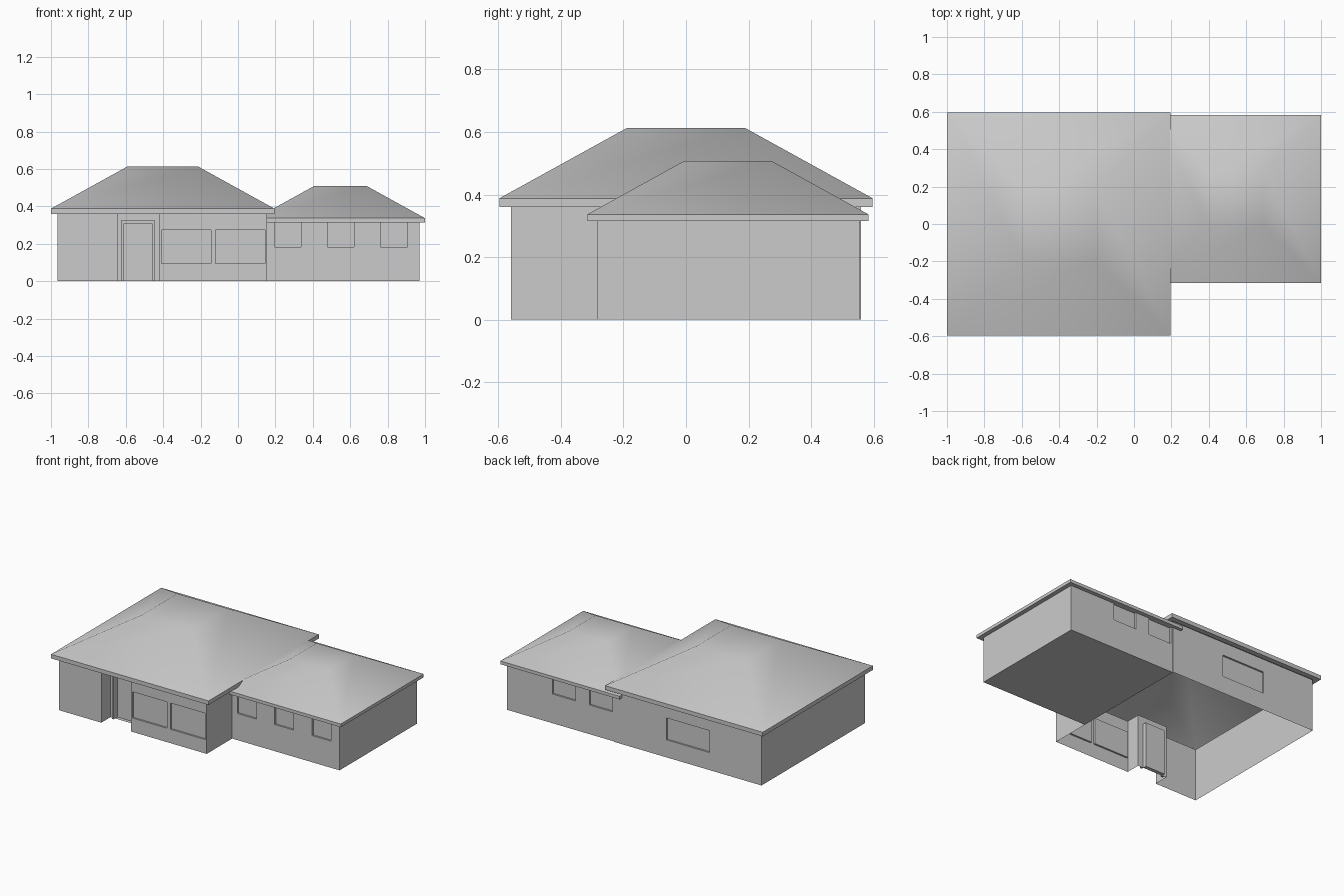
import bpy, bmesh, math

if "Cube" in bpy.data.objects:
    bpy.data.objects.remove(bpy.data.objects["Cube"])

INSET = 0.012  # depth of window reveals


def finish(name, bm, smooth=False):
    bmesh.ops.remove_doubles(bm, verts=bm.verts, dist=1e-5)
    bmesh.ops.recalc_face_normals(bm, faces=bm.faces)
    me = bpy.data.meshes.new(name)
    bm.to_mesh(me)
    bm.free()
    ob = bpy.data.objects.new(name, me)
    bpy.context.collection.objects.link(ob)
    if smooth:
        bpy.ops.object.select_all(action='DESELECT')
        ob.select_set(True)
        bpy.context.view_layer.objects.active = ob
        bpy.ops.object.shade_smooth_by_angle(angle=math.radians(45))
    return ob


def quad(bm, *pts):
    bm.faces.new([bm.verts.new(p) for p in pts])


def wall_x(bm, x0, x1, y, h, openings=(), inward=1, depth=INSET):
    """Wall along x with recessed openings (x0, x1, z0, z1)."""
    xs = sorted({x0, x1, *[v for o in openings for v in o[:2]]})
    zs = sorted({0, h, *[v for o in openings for v in o[2:]]})
    for a, b in zip(xs, xs[1:]):
        for c, d in zip(zs, zs[1:]):
            if not any(o[0] <= a and b <= o[1] and o[2] <= c and d <= o[3] for o in openings):
                quad(bm, (a, y, c), (b, y, c), (b, y, d), (a, y, d))
    yi = y + inward * depth
    for a, b, c, d in openings:
        ring = [(a, c), (b, c), (b, d), (a, d)]
        quad(bm, *[(x, yi, z) for x, z in ring])
        for (p, q), (r, s) in zip(ring, ring[1:] + ring[:1]):
            quad(bm, (p, y, q), (r, y, s), (r, yi, s), (p, yi, q))


def wall_y(bm, x, y0, y1, h):
    quad(bm, (x, y0, 0), (x, y1, 0), (x, y1, h), (x, y0, h))


def roof(name, x0, x1, y0, y1, run_x, run_y, z0, z1, z2, lip):
    """Hip roof with flat crown, fascia and narrow soffit, open underneath."""
    bm = bmesh.new()

    def ring(dx, dy, z):
        return [bm.verts.new(p) for p in ((x0 + dx, y0 + dy, z), (x1 - dx, y0 + dy, z),
                                          (x1 - dx, y1 - dy, z), (x0 + dx, y1 - dy, z))]
    rings = [ring(lip, lip, z0), ring(0, 0, z0), ring(0, 0, z1), ring(run_x, run_y, z2)]
    for lo, hi in zip(rings, rings[1:]):
        for i in range(4):
            j = (i + 1) % 4
            bm.faces.new((lo[i], lo[j], hi[j], hi[i]))
    bm.faces.new(rings[-1])
    return finish(name, bm, smooth=True)


def box(bm, x0, x1, y0, y1, z0, z1):
    vs = bmesh.ops.create_cube(bm, size=1)['verts']
    for v in vs:
        v.co = ((x0 + x1) / 2 + v.co.x * (x1 - x0),
                (y0 + y1) / 2 + v.co.y * (y1 - y0),
                (z0 + z1) / 2 + v.co.z * (z1 - z0))


# Main block walls, with porch recess and windows, open below
H, F, P = 0.36, -0.56, -0.46
bm = bmesh.new()
wall_x(bm, -0.965, -0.645, F, H)
wall_x(bm, -0.42, 0.155, F, H, [(-0.41, -0.145, 0.095, 0.275), (-0.12, 0.145, 0.095, 0.275)])
wall_x(bm, -0.645, -0.42, P, H, [(-0.61, -0.46, 0, 0.31)], depth=0.025)
wall_y(bm, -0.645, F, P, H)
wall_y(bm, -0.42, F, P, H)
wall_x(bm, -0.965, 0.155, 0.56, H, [(-0.57, -0.245, 0.12, 0.27)], inward=-1)
wall_y(bm, -0.965, F, 0.56, H)
wall_y(bm, 0.155, F, 0.56, H)
finish("main_walls", bm)

# Door frame
bm = bmesh.new()
for x in (-0.625, -0.46):
    box(bm, x, x + 0.015, P - 0.015, P, 0, 0.325)
box(bm, -0.61, -0.46, P - 0.015, P, 0.31, 0.325)
finish("door_frame", bm)

# Wing walls with windows and floor
H = 0.315
bm = bmesh.new()
wall_x(bm, 0.155, 0.97, -0.285, H, [(x, x + 0.143, 0.183, H) for x in (0.195, 0.478, 0.762)])
wall_x(bm, 0.155, 0.97, 0.555, H, [(x, x + 0.175, 0.2, H) for x in (0.17, 0.45)], inward=-1)
wall_y(bm, 0.97, -0.285, 0.555, H)
quad(bm, (0.155, -0.285, 0), (0.97, -0.285, 0), (0.97, 0.555, 0), (0.155, 0.555, 0))
finish("wing_walls", bm)

# Roofs
roof("main_roof", -1, 0.195, -0.597, 0.597, 0.408, 0.408, 0.36, 0.388, 0.613, 0.035)
roof("wing_roof", 0.095, 1, -0.315, 0.583, 0.31, 0.31, 0.315, 0.337, 0.508, 0.03)
